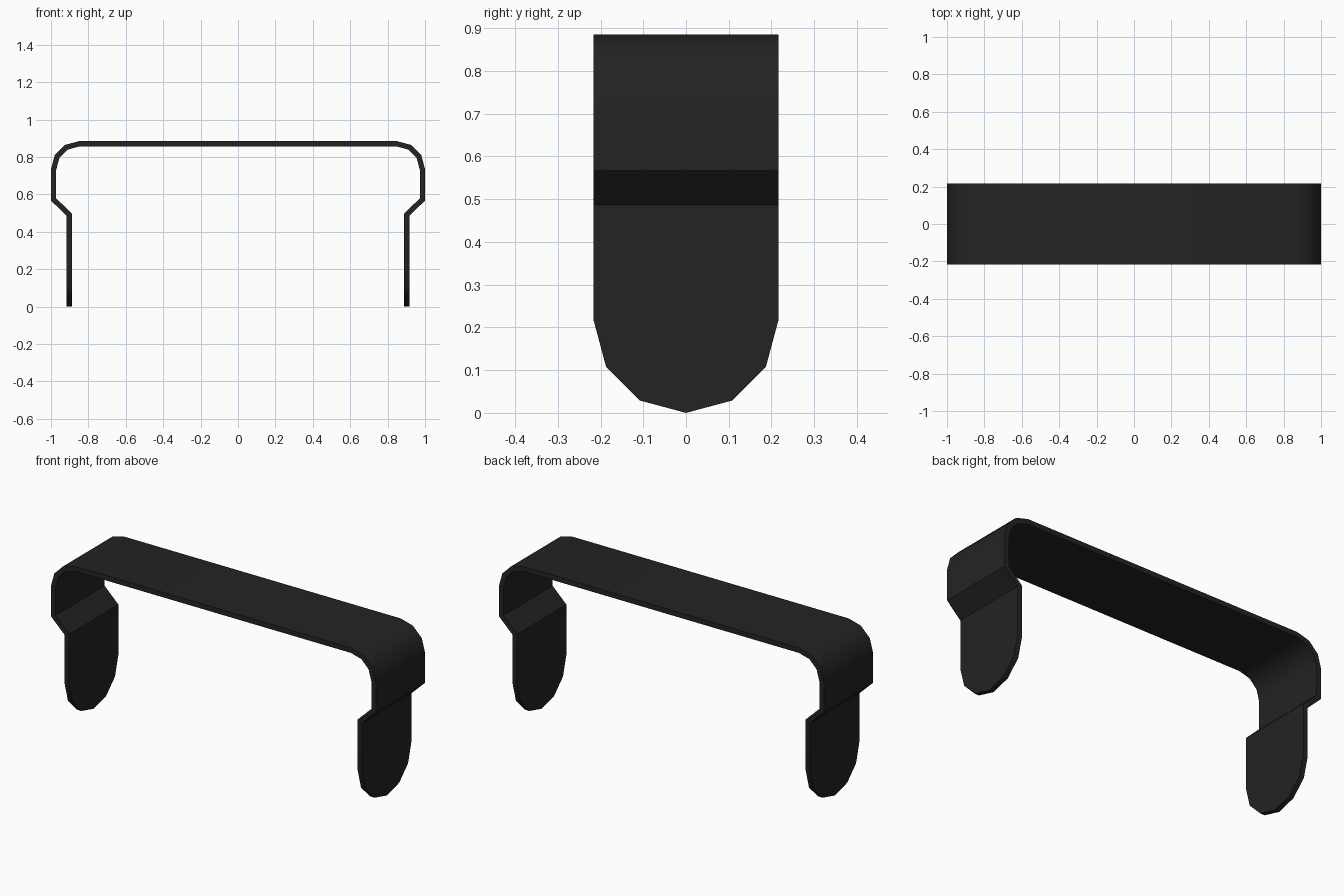
import bpy, bmesh
from math import sin, cos, radians

cube = bpy.data.objects.get("Cube")
if cube:
    bpy.data.objects.remove(cube, do_unlink=True)

HALF_DEPTH = 0.216
THICKNESS = 0.028
CORNER_R = 0.15
TOP = 0.885

black = bpy.data.materials.new("matte black")
black.use_nodes = True
color = (0.017, 0.017, 0.017, 1)
black.diffuse_color = color
black.node_tree.nodes["Principled BSDF"].inputs["Base Color"].default_value = color

# Outer profile of one side: rounded top corner, then the inward step
half = [(1 - CORNER_R + CORNER_R * sin(radians(a)),
         TOP - CORNER_R + CORNER_R * cos(radians(a))) for a in (0, 30, 60, 90)]
half += [(1.0, 0.567), (0.916, 0.486)]
profile = [(-x, z) for x, z in reversed(half)] + half

# Folded strip
bm = bmesh.new()
rows = [[bm.verts.new((x, y, z)) for y in (-HALF_DEPTH, HALF_DEPTH)] for x, z in profile]
for (a, b), (c, d) in zip(rows, rows[1:]):
    bm.faces.new((a, c, d, b))

# Legs with rounded ends
for row in (rows[0], rows[-1]):
    x = row[0].co.x
    tip = [bm.verts.new((x, HALF_DEPTH * cos(radians(a)), HALF_DEPTH * (1 - sin(radians(a)))))
           for a in range(0, 181, 30)]
    bm.faces.new([row[0], row[1]] + tip)
bmesh.ops.recalc_face_normals(bm, faces=bm.faces)
bm.faces.ensure_lookup_table()
top_face = max(bm.faces, key=lambda f: f.calc_center_median().z)
if top_face.normal.z < 0:
    bmesh.ops.reverse_faces(bm, faces=bm.faces)

mesh = bpy.data.meshes.new("bracket_strip")
bm.to_mesh(mesh)
bm.free()
mesh.materials.append(black)
bracket = bpy.data.objects.new("bracket_strip", mesh)
bpy.context.collection.objects.link(bracket)

# Sheet thickness, inward
bpy.ops.object.select_all(action='DESELECT')
bracket.select_set(True)
bpy.context.view_layer.objects.active = bracket
solid = bracket.modifiers.new("thickness", 'SOLIDIFY')
solid.thickness = THICKNESS
solid.offset = -1
solid.use_even_offset = True
bpy.ops.object.modifier_apply(modifier=solid.name)
bpy.ops.object.shade_smooth_by_angle(angle=radians(35))
